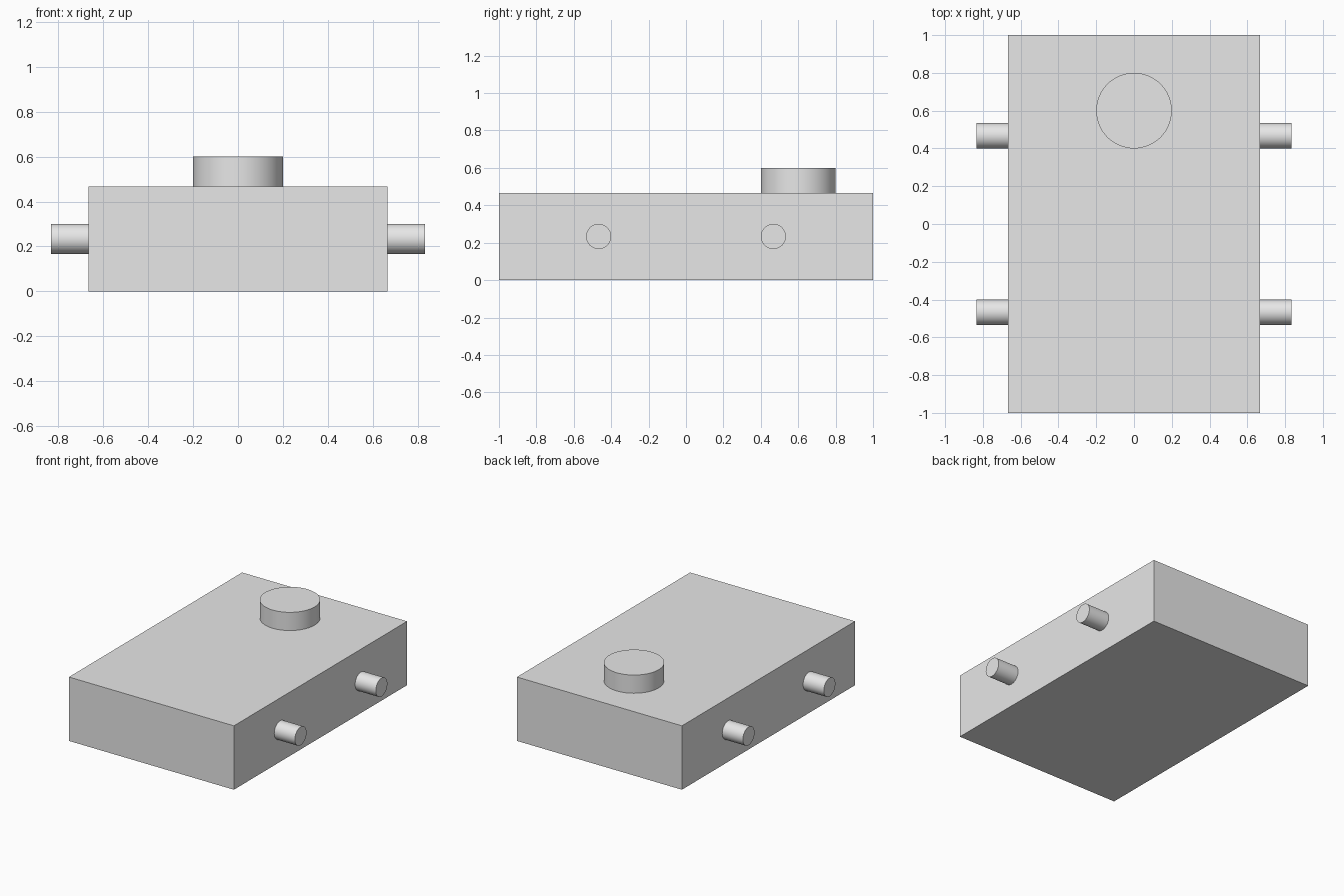
import bpy
import math

# Remove the default cube
cube = bpy.data.objects.get("Cube")
if cube:
    bpy.data.objects.remove(cube, do_unlink=True)

# Single flat colour
GREY = (0.8, 0.8, 0.8, 1)
grey = bpy.data.materials.new("light_grey")
grey.use_nodes = True
grey.diffuse_color = GREY
grey.node_tree.nodes["Principled BSDF"].inputs["Base Color"].default_value = GREY

HALF_WIDTH = 0.667
HEIGHT = 0.467


def finish(name):
    obj = bpy.context.object
    obj.name = name
    obj.data.materials.append(grey)
    return obj


def cylinder(name, radius, depth, location, rotation=(0, 0, 0)):
    bpy.ops.mesh.primitive_cylinder_add(
        vertices=64, radius=radius, depth=depth, location=location, rotation=rotation)
    obj = finish(name)
    bpy.ops.object.shade_smooth_by_angle(angle=math.radians(30))
    return obj


# Main slab
bpy.ops.mesh.primitive_cube_add(size=1, location=(0, 0, HEIGHT / 2))
body = finish("body")
body.scale = (2 * HALF_WIDTH, 2, HEIGHT)
bpy.ops.object.transform_apply(location=False, rotation=False, scale=True)

# Round turret on top, towards the back
cylinder("turret", 0.2, 0.133, (0, 0.6, HEIGHT + 0.0665))

# Four axle stubs, one pair on each side
STUB = 0.167
for side, sx in (("left", 1), ("right", -1)):
    for end, sy in (("front", -1), ("back", 1)):
        cylinder(f"{end}_{side}_axle", 0.067, STUB,
                 (sx * (HALF_WIDTH + STUB / 2), sy * 0.467, HEIGHT / 2),
                 (0, math.pi / 2, 0))
